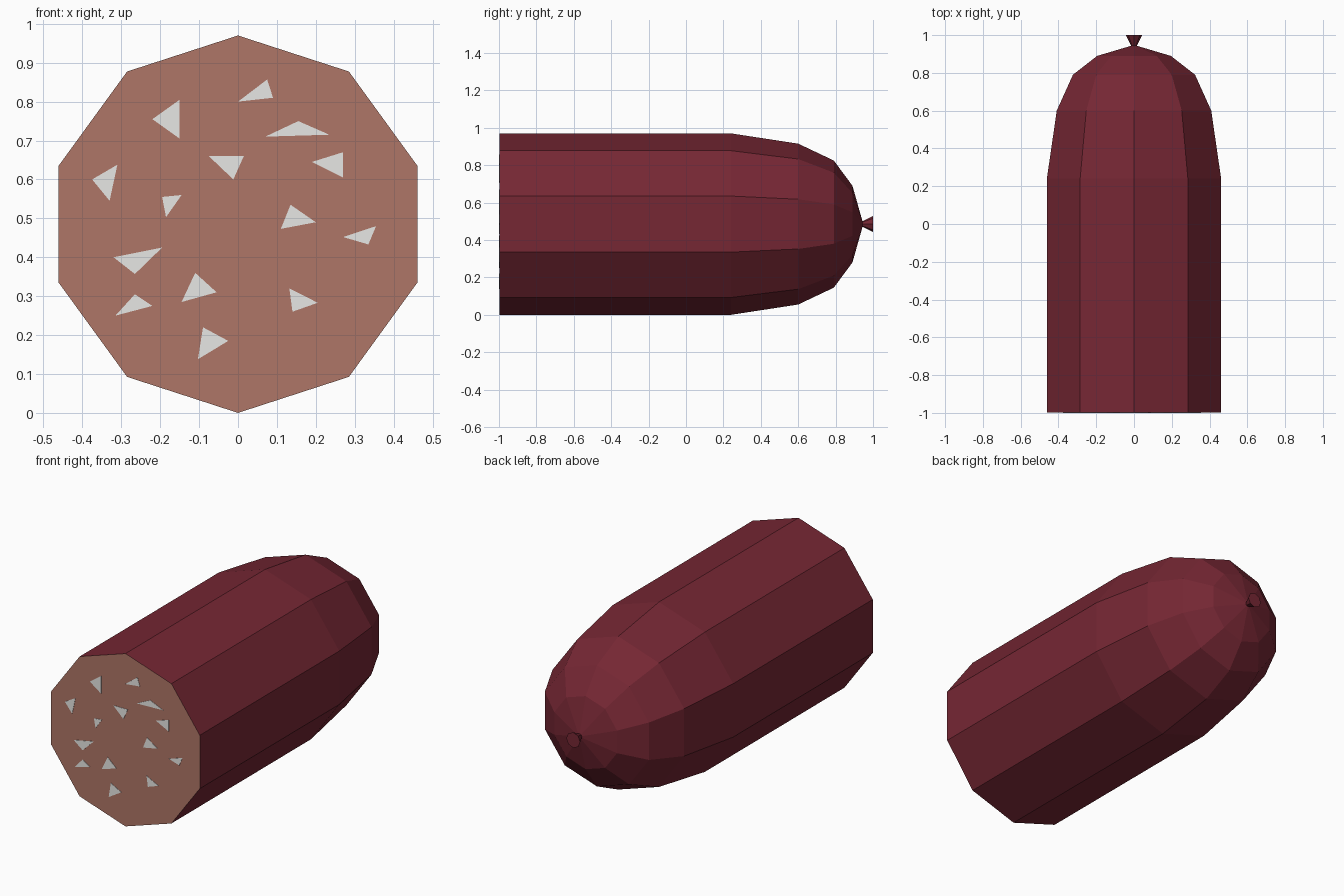
import bpy
import bmesh
from math import sin, cos, tau

default_cube = bpy.data.objects.get("Cube")
if default_cube:
    bpy.data.objects.remove(default_cube, do_unlink=True)

RADIUS = 0.485   # also the height of the long axis
FRONT = -0.998


def make_material(name, color):
    material = bpy.data.materials.new(name)
    material.use_nodes = True
    material.diffuse_color = (*color, 1)
    shader = material.node_tree.nodes["Principled BSDF"]
    shader.inputs["Base Color"].default_value = (*color, 1)
    shader.inputs["Roughness"].default_value = 0.8
    return material


casing_red = make_material("casing_red", (0.18, 0.02, 0.034))
meat_brown = make_material("meat_brown", (0.43, 0.18, 0.135))
fat_white = make_material("fat_white", (0.8, 0.8, 0.78))


def finish(bm, name, *materials):
    bmesh.ops.recalc_face_normals(bm, faces=bm.faces)
    mesh = bpy.data.meshes.new(name)
    bm.to_mesh(mesh)
    bm.free()
    for material in materials:
        mesh.materials.append(material)
    part = bpy.data.objects.new(name, mesh)
    bpy.context.collection.objects.link(part)
    return part


def lathe(bm, profile, sides):
    """Join rings of (y, radius) along the long axis and cap both ends."""
    rings = []
    for y, radius in profile:
        angles = [tau * i / sides for i in range(sides)]
        rings.append([bm.verts.new((radius * sin(a), y, RADIUS + radius * cos(a)))
                      for a in angles])
    for ring, following in zip(rings, rings[1:]):
        for i in range(sides):
            j = (i + 1) % sides
            bm.faces.new((ring[i], ring[j], following[j], following[i]))
    first_cap = bm.faces.new(rings[0])
    bm.faces.new(rings[-1])
    return first_cap


# Ten-sided sausage with a rounded back end and a cut front end
bm = bmesh.new()
cut_end = lathe(bm, [(FRONT, RADIUS), (0.24, RADIUS), (0.6, 0.43), (0.79, 0.34),
                     (0.89, 0.205), (0.945, 0.01)], 10)
# Inset the cut end so a rim of casing surrounds the meat
bmesh.ops.inset_region(bm, faces=[cut_end], thickness=0.038, use_even_offset=True)
cut_end.material_index = 1
finish(bm, "sausage_body", casing_red, meat_brown)

# Flared knot at the back
bm = bmesh.new()
lathe(bm, [(0.93, 0.008), (1, 0.043)], 8)
finish(bm, "casing_knot", casing_red)

# Irregular fat flecks on the cut face, each a triangle of x, z corners
flecks = [
    ((0, .8), (.075, .857), (.09, .81)),
    ((-.22, .755), (-.15, .805), (-.15, .705)),
    ((.07, .71), (.155, .75), (.235, .715)),
    ((.19, .645), (.27, .67), (.27, .605)),
    ((-.075, .66), (.015, .66), (-.012, .6)),
    ((-.375, .6), (-.31, .638), (-.33, .545)),
    ((-.195, .555), (-.145, .56), (-.185, .503)),
    ((.135, .535), (.2, .49), (.11, .473)),
    ((.27, .452), (.355, .48), (.335, .433)),
    ((-.32, .4), (-.195, .425), (-.265, .357)),
    ((-.11, .36), (-.055, .31), (-.145, .285)),
    ((-.265, .305), (-.22, .275), (-.315, .25)),
    ((.132, .32), (.205, .283), (.14, .26)),
    ((-.09, .22), (-.025, .185), (-.103, .138)),
]
bm = bmesh.new()
for corners in flecks:
    base = bm.faces.new([bm.verts.new((x, FRONT, z)) for x, z in corners])
    raised = bmesh.ops.extrude_face_region(bm, geom=[base], use_keep_orig=True)
    lifted = [v for v in raised["geom"] if isinstance(v, bmesh.types.BMVert)]
    bmesh.ops.translate(bm, verts=lifted, vec=(0, -0.002, 0))
finish(bm, "fat_flecks", fat_white)
